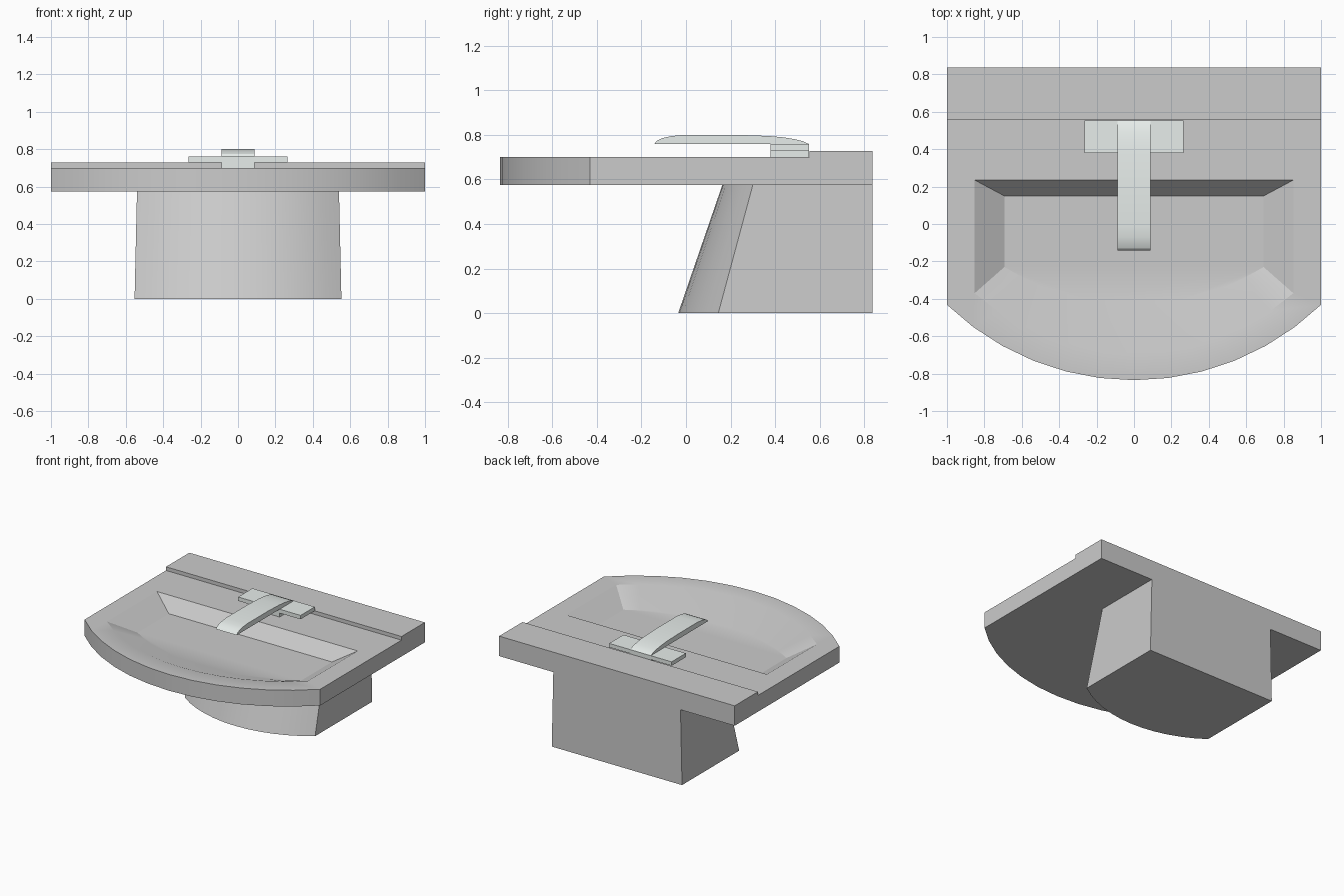
import bpy, bmesh
from math import sin, cos, asin

if "Cube" in bpy.data.objects:
    bpy.data.objects.remove(bpy.data.objects["Cube"])

chrome = bpy.data.materials.new("pale_metal")
chrome.diffuse_color = (0.80, 0.85, 0.83, 1)
chrome.use_nodes = True
chrome.node_tree.nodes["Principled BSDF"].inputs["Base Color"].default_value = chrome.diffuse_color


def loop(half, back, side, front, z, n=12):
    """D-shaped outline: straight back and sides, circular-arc front."""
    sag = side - front
    r = (half * half + sag * sag) / (2 * sag)
    a = asin(half / r)
    pts = [(-half, back, z), (half, back, z)]
    for i in range(n + 1):
        t = a * (1 - 2 * i / n)
        pts.append((r * sin(t), front + r - r * cos(t), z))
    return pts


def loft(bm, loops, skip=()):
    """Join successive outlines with quads and cap both ends."""
    rings = [[bm.verts.new(p) for p in lp] for lp in loops]
    for k, (a, b) in enumerate(zip(rings, rings[1:])):
        for i in range(len(a)):
            if (k, i) not in skip:
                j = (i + 1) % len(a)
                bm.faces.new((a[i], a[j], b[j], b[i]))
    bm.faces.new(rings[0])
    bm.faces.new(rings[-1])


def sweep_x(bm, prof, x0, x1, closed=True):
    """Extrude a (y, z) profile along x, with end caps."""
    a, b = [[bm.verts.new((x, y, z)) for y, z in prof] for x in (x0, x1)]
    for i in range(len(prof) if closed else len(prof) - 1):
        j = (i + 1) % len(prof)
        bm.faces.new((a[i], a[j], b[j], b[i]))
    bm.faces.new(a)
    bm.faces.new(b)


def finish(bm, name, mat=None):
    bmesh.ops.remove_doubles(bm, verts=bm.verts, dist=1e-4)
    bmesh.ops.recalc_face_normals(bm, faces=bm.faces)
    me = bpy.data.meshes.new(name)
    bm.to_mesh(me)
    bm.free()
    ob = bpy.data.objects.new(name, me)
    bpy.context.collection.objects.link(ob)
    if mat:
        me.materials.append(mat)
    bpy.ops.object.select_all(action='DESELECT')
    ob.select_set(True)
    bpy.context.view_layer.objects.active = ob
    bpy.ops.object.shade_smooth_by_angle(angle=0.4)


def box(name, x0, x1, y0, y1, z0, z1, mat):
    bm = bmesh.new()
    sweep_x(bm, [(y0, z0), (y1, z0), (y1, z1), (y0, z1)], x0, x1)
    finish(bm, name, mat)


# Basin slab with sunken bowl and raised back ledge
bm = bmesh.new()
loft(bm, [loop(1, 0.555, -0.432, -0.835, 0.575),
          loop(1, 0.555, -0.432, -0.835, 0.70),
          loop(0.852, 0.235, -0.37, -0.69, 0.70),
          loop(0.693, 0.15, -0.23, -0.43, 0.605)], skip={(0, 0)})
sweep_x(bm, [(0.555, 0.70), (0.555, 0.728), (0.838, 0.728),
             (0.838, 0.575), (0.555, 0.575)], -1, 1, closed=False)
finish(bm, "basin")

# Half pedestal leaning back to the wall
bm = bmesh.new()
loft(bm, [loop(0.553, 0.838, 0.145, -0.035, 0),
          loop(0.54, 0.838, 0.30, 0.163, 0.575)])
finish(bm, "pedestal")

# Tap: stem, two handles and arched spout
box("tap_stem", -0.088, 0.088, 0.38, 0.553, 0.70, 0.76, chrome)
for side, s in (("left", -1), ("right", 1)):
    box("tap_handle_" + side, s * 0.088, s * 0.265, 0.38, 0.553, 0.73, 0.76, chrome)
bm = bmesh.new()
sweep_x(bm, [(-0.142, 0.76), (-0.13, 0.774), (-0.105, 0.786), (-0.07, 0.794), (-0.015, 0.80),
             (0.24, 0.80), (0.375, 0.795), (0.44, 0.789), (0.487, 0.781), (0.525, 0.772),
             (0.55, 0.76)], -0.088, 0.088)
finish(bm, "tap_spout", chrome)
